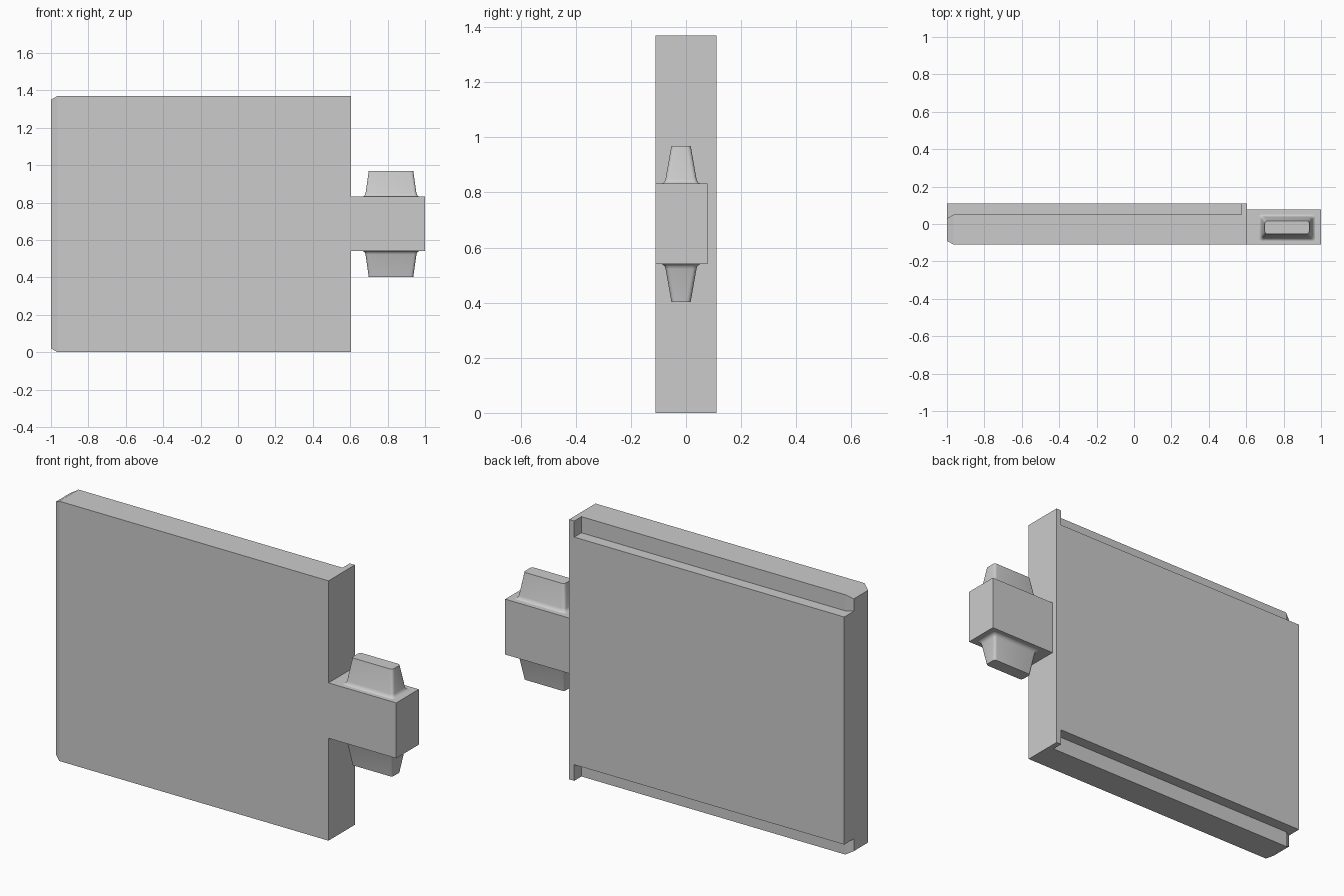
import bpy, bmesh, math
from mathutils import Vector

if "Cube" in bpy.data.objects:
    bpy.data.objects.remove(bpy.data.objects["Cube"])

grey = bpy.data.materials.new("plain grey")
grey.use_nodes = True
COLOUR = (0.6, 0.6, 0.6, 1)
grey.diffuse_color = COLOUR
grey.node_tree.nodes["Principled BSDF"].inputs["Base Color"].default_value = COLOUR


def finish(name, bm):
    bmesh.ops.recalc_face_normals(bm, faces=bm.faces)
    mesh = bpy.data.meshes.new(name)
    bm.to_mesh(mesh)
    bm.free()
    mesh.materials.append(grey)
    obj = bpy.data.objects.new(name, mesh)
    bpy.context.collection.objects.link(obj)
    return obj


def box_mesh(x, y, z):
    bm = bmesh.new()
    bmesh.ops.create_cube(bm, size=1)
    for v in bm.verts:
        v.co = Vector(r[0] if c < 0 else r[1] for c, r in zip(v.co, (x, y, z)))
    return bm


def union(target, others):
    # Join parts into one clean solid
    for other in others:
        mod = target.modifiers.new("join", "BOOLEAN")
        mod.operation = "UNION"
        mod.solver = "EXACT"
        mod.object = other
    bpy.context.view_layer.update()
    graph = bpy.context.evaluated_depsgraph_get()
    mesh = bpy.data.meshes.new_from_object(target.evaluated_get(graph))
    target.modifiers.clear()
    target.data = mesh
    for other in others:
        bpy.data.objects.remove(other)


HEIGHT, FRONT, BACK = 1.37, -0.11, 0.11
LEFT, RIGHT = -1.0, 0.605
STEP_Y, STEP_Z = 0.05, 0.085

# Front board, tapered around its free end
bm = box_mesh((LEFT + 0.035, RIGHT), (FRONT, STEP_Y), (0, HEIGHT))
end = min(bm.faces, key=lambda f: f.calc_center_median().x)
tip = bmesh.ops.extrude_discrete_faces(bm, faces=[end])["faces"][0]
mid = tip.calc_center_median()
for v in tip.verts:
    v.co.x = LEFT
    for axis in (1, 2):
        v.co[axis] -= math.copysign(0.02, v.co[axis] - mid[axis])
panel = finish("panel", bm)

# Raised back face and full-height end flange
raised = finish("raised_back", box_mesh((LEFT, RIGHT), (0, BACK), (STEP_Z, HEIGHT - STEP_Z)))
flange = finish("end_flange", box_mesh((RIGHT - 0.03, RIGHT), (0, BACK), (0, HEIGHT)))
union(panel, [raised, flange])

# Side block
Z_LOW, Z_HIGH = 0.54, 0.832
finish("side_block", box_mesh((RIGHT, 1.0), (FRONT, 0.078), (Z_LOW, Z_HIGH)))

# Tapered pegs with a flared foot: half width, half depth, height
PROFILE = [(0.150, 0.070, 0), (0.144, 0.064, 0.003), (0.139, 0.059, 0.009),
           (0.136, 0.056, 0.018), (0.119, 0.035, 0.137)]
CENTRE = (0.818, -0.018)


def peg(name, base, direction, radius=0.015, steps=4):
    bm = bmesh.new()
    rings = []
    for hx, hy, h in PROFILE:
        ring = []
        for corner in range(4):
            sx = 1 if corner in (0, 3) else -1
            sy = 1 if corner < 2 else -1
            for i in range(steps + 1):
                a = math.pi / 2 * (corner + i / steps)
                ring.append(bm.verts.new((
                    CENTRE[0] + sx * (hx - radius) + radius * math.cos(a),
                    CENTRE[1] + sy * (hy - radius) + radius * math.sin(a),
                    base + direction * h)))
        rings.append(ring)
    for low, high in zip(rings, rings[1:]):
        for i in range(len(low)):
            j = (i + 1) % len(low)
            bm.faces.new((low[i], low[j], high[j], high[i]))
    bm.faces.new(rings[0])
    bm.faces.new(rings[-1])
    obj = finish(name, bm)
    bpy.ops.object.select_all(action="DESELECT")
    obj.select_set(True)
    bpy.context.view_layer.objects.active = obj
    bpy.ops.object.shade_smooth_by_angle(angle=math.radians(40))


peg("upper_peg", Z_HIGH, 1)
peg("lower_peg", Z_LOW, -1)
